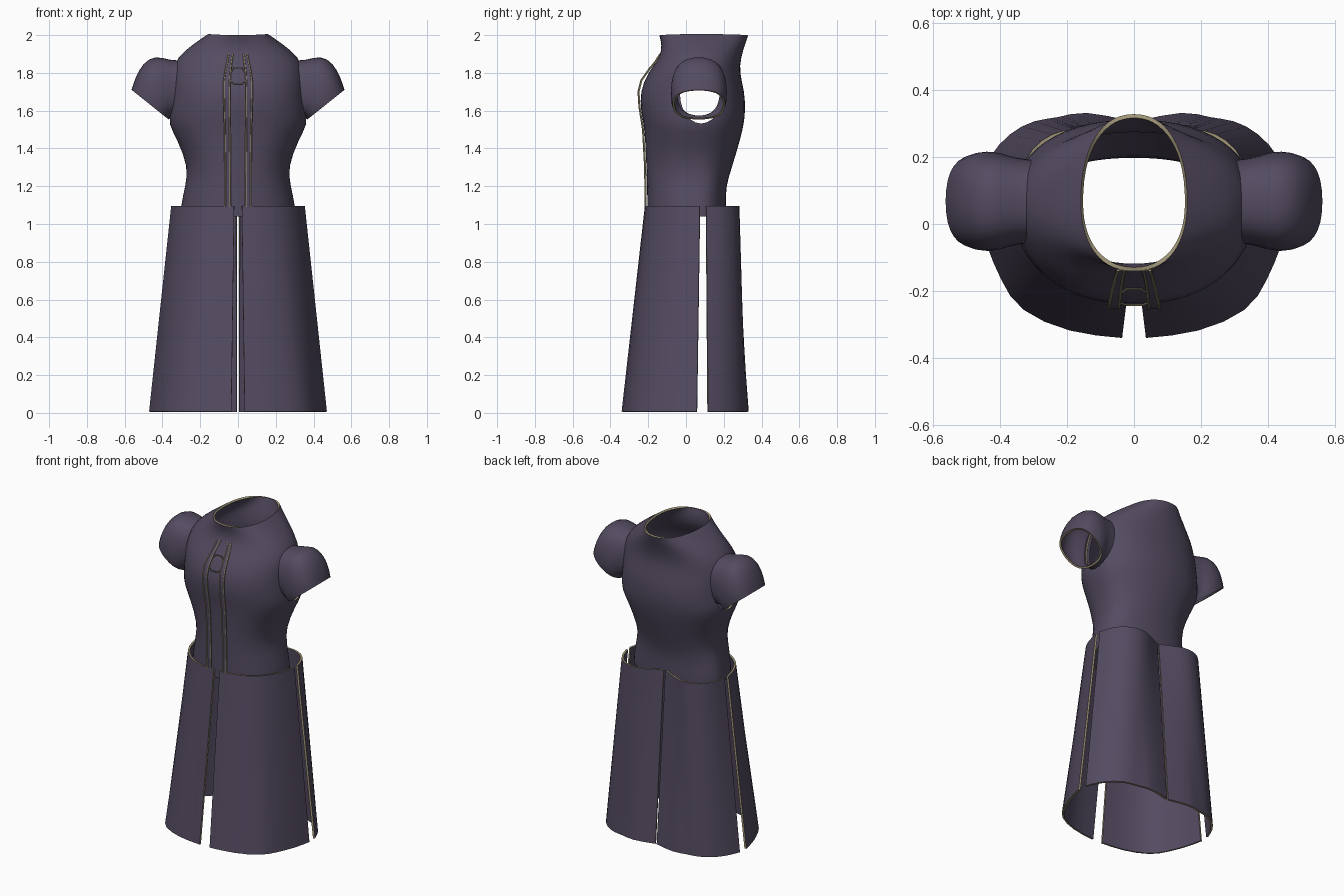
import bpy, bmesh, math

if "Cube" in bpy.data.objects:
    bpy.data.objects.remove(bpy.data.objects["Cube"])


def colour(name, rgb):
    m = bpy.data.materials.new(name)
    m.diffuse_color = (*rgb, 1)
    m.use_nodes = True
    m.node_tree.nodes["Principled BSDF"].inputs["Base Color"].default_value = m.diffuse_color
    return m


CLOTH = colour("dusky purple cloth", (0.088, 0.070, 0.118))
TRIM = colour("khaki edging", (0.36, 0.31, 0.19))


def new_object(name, verts, faces):
    me = bpy.data.meshes.new(name)
    me.from_pydata(verts, [], faces)
    ob = bpy.data.objects.new(name, me)
    bpy.context.collection.objects.link(ob)
    me.materials.append(CLOTH)
    me.materials.append(TRIM)
    return ob


def loft(name, rows, closed):
    """Skin a list of equally long point rows."""
    n = len(rows[0])
    verts = [p for r in rows for p in r]
    faces = []
    for i in range(len(rows) - 1):
        for j in range(n if closed else n - 1):
            k = (j + 1) % n
            faces.append((i * n + j, i * n + k, (i + 1) * n + k, (i + 1) * n + j))
    return new_object(name, verts, faces)


def finish(ob, levels=1, thickness=0.012, mirror=False, cutters=()):
    """Smooth, mirror, thicken with khaki rims, cut, and apply."""
    if mirror:
        m = ob.modifiers.new("mirror", 'MIRROR')
        m.use_mirror_merge = False
    if levels:
        s = ob.modifiers.new("smooth", 'SUBSURF')
        s.levels = s.render_levels = levels
        s.boundary_smooth = 'PRESERVE_CORNERS'
    t = ob.modifiers.new("cloth", 'SOLIDIFY')
    t.thickness = thickness
    t.offset = 0
    t.material_offset_rim = 1
    for c in cutters:
        b = ob.modifiers.new("cut", 'BOOLEAN')
        b.operation = 'DIFFERENCE'
        b.solver = 'EXACT'
        b.object = c
    bake(ob)


def bake(ob):
    bpy.ops.object.select_all(action='DESELECT')
    ob.select_set(True)
    bpy.context.view_layer.objects.active = ob
    bpy.ops.object.convert(target='MESH')
    bpy.ops.object.shade_smooth_by_angle(angle=math.radians(45))


def spow(v, e):
    return math.copysign(abs(v) ** e, v)


# Bodice: z, half width, front y, back y
BODY = [(1.04, .300, -.200, .205), (1.10, .298, -.200, .207), (1.20, .275, -.202, .205),
        (1.30, .258, -.205, .238), (1.45, .318, -.212, .283), (1.53, .365, -.220, .302),
        (1.60, .360, -.235, .310), (1.70, .352, -.240, .306), (1.80, .350, -.198, .278),
        (1.88, .320, -.132, .285), (1.95, .232, -.122, .308), (2.0, .157, -.137, .325)]
N = 28
rows = []
for z, w, yf, yb in BODY:
    yc, ring = 0.065, []
    for i in range(N):
        a = 2 * math.pi * i / N
        c, s = spow(math.cos(a), .9), spow(math.sin(a), .9)
        ring.append((w * c, yc + s * (yb - yc if s > 0 else yc - yf), z))
    rows.append(ring)
bodice = loft("bodice", rows, True)

# Armhole cutters
cutters = []
for side in (-1, 1):
    bpy.ops.mesh.primitive_cylinder_add(vertices=24, radius=1, depth=.3,
                                        location=(side * .40, .08, 1.69),
                                        rotation=(0, math.pi / 2, 0))
    c = bpy.context.object
    c.name = "armhole_cutter"
    c.scale = (.158, .112, 1)
    c.hide_render = True
    c.data.materials.append(CLOTH)
    c.data.materials.append(TRIM)
    for p in c.data.polygons:
        p.material_index = 1
    cutters.append(c)
bpy.context.view_layer.update()
finish(bodice, cutters=cutters)
for c in cutters:
    bpy.data.objects.remove(c)

# Puffed sleeves: rings fanned about the underarm (angle, length, half depth, x shift)
FAN = [(95, .325, .120, -.035), (88, .322, .126, 0), (76, .362, .140, 0),
       (64, .345, .146, 0), (51, .302, .145, 0), (39, .270, .137, 0)]
rows = []
for deg, length, half, dx in FAN:
    a, ring = math.radians(deg), []
    for i in range(16):
        t = 2 * math.pi * i / 16
        r = .025 + (length - .025) * (.5 + .5 * spow(math.cos(t), .8))
        ring.append((.35 + dx + r * math.cos(a), .068 + half * spow(math.sin(t), .8),
                     1.54 + r * math.sin(a)))
    rows.append(ring)
finish(loft("sleeves", rows, True), mirror=True)


# Skirt panels: lofted between a waist outline and a hem outline
def skirt_panel(name, top, hem):
    rows = []
    for i in range(7):
        t = i / 6
        rows.append([(a[0] + (b[0] - a[0]) * t, a[1] + (b[1] - a[1]) * t, 1.094 - 1.088 * t)
                     for a, b in zip(top, hem)])
    finish(loft(name, rows, False), mirror=True)


skirt_panel("front_skirt_panels",
            [(.020, -.212), (.11, -.208), (.20, -.177), (.275, -.115), (.325, -.03), (.348, .074)],
            [(.035, -.335), (.19, -.322), (.345, -.255), (.39, -.17), (.44, -.06), (.465, .058)])
skirt_panel("back_skirt_panels",
            [(.346, .106), (.325, .19), (.275, .25), (.21, .278), (.14, .278), (.07, .24), (.008, .214)],
            [(.462, .115), (.43, .20), (.37, .268), (.295, .308), (.225, .310), (.155, .337), (.006, .300)])

# Front placket: z, inner x, outer x, y
PLACKET = [(1.09, .042, .068, -.212), (1.30, .042, .068, -.215), (1.50, .043, .070, -.226),
           (1.62, .045, .073, -.245), (1.70, .045, .075, -.250), (1.76, .043, .074, -.235),
           (1.81, .040, .066, -.200), (1.86, .034, .056, -.160), (1.90, .028, .048, -.135)]
finish(loft("placket_strips", [[(a, y, z), (b, y, z)] for z, a, b, y in PLACKET], False),
       levels=0, thickness=.008, mirror=True)


def cord(name, pts, r=.0045):
    cu = bpy.data.curves.new(name, 'CURVE')
    cu.dimensions = '3D'
    cu.bevel_depth = r
    cu.bevel_resolution = 1
    cu.use_fill_caps = True
    sp = cu.splines.new('POLY')
    sp.points.add(len(pts) - 1)
    for p, co in zip(sp.points, pts):
        p.co = (*co, 1)
    cu.materials.append(TRIM)
    ob = bpy.data.objects.new(name, cu)
    bpy.context.collection.objects.link(ob)
    bake(ob)


# Cord edging on both strips, and the clasp joining them
for side in (-1, 1):
    for col, label in ((1, "inner"), (2, "outer")):
        cord(label + "_placket_cord", [(side * p[col], p[3] - .003, p[0]) for p in PLACKET])
cord("upper_clasp_cord", [(-.040, -.208, 1.80), (-.022, -.194, 1.825), (.022, -.194, 1.825),
                          (.040, -.208, 1.80)], .003)
cord("lower_clasp_cord", [(-.043, -.236, 1.76), (-.022, -.243, 1.742), (.022, -.243, 1.742),
                          (.043, -.236, 1.76)], .003)
